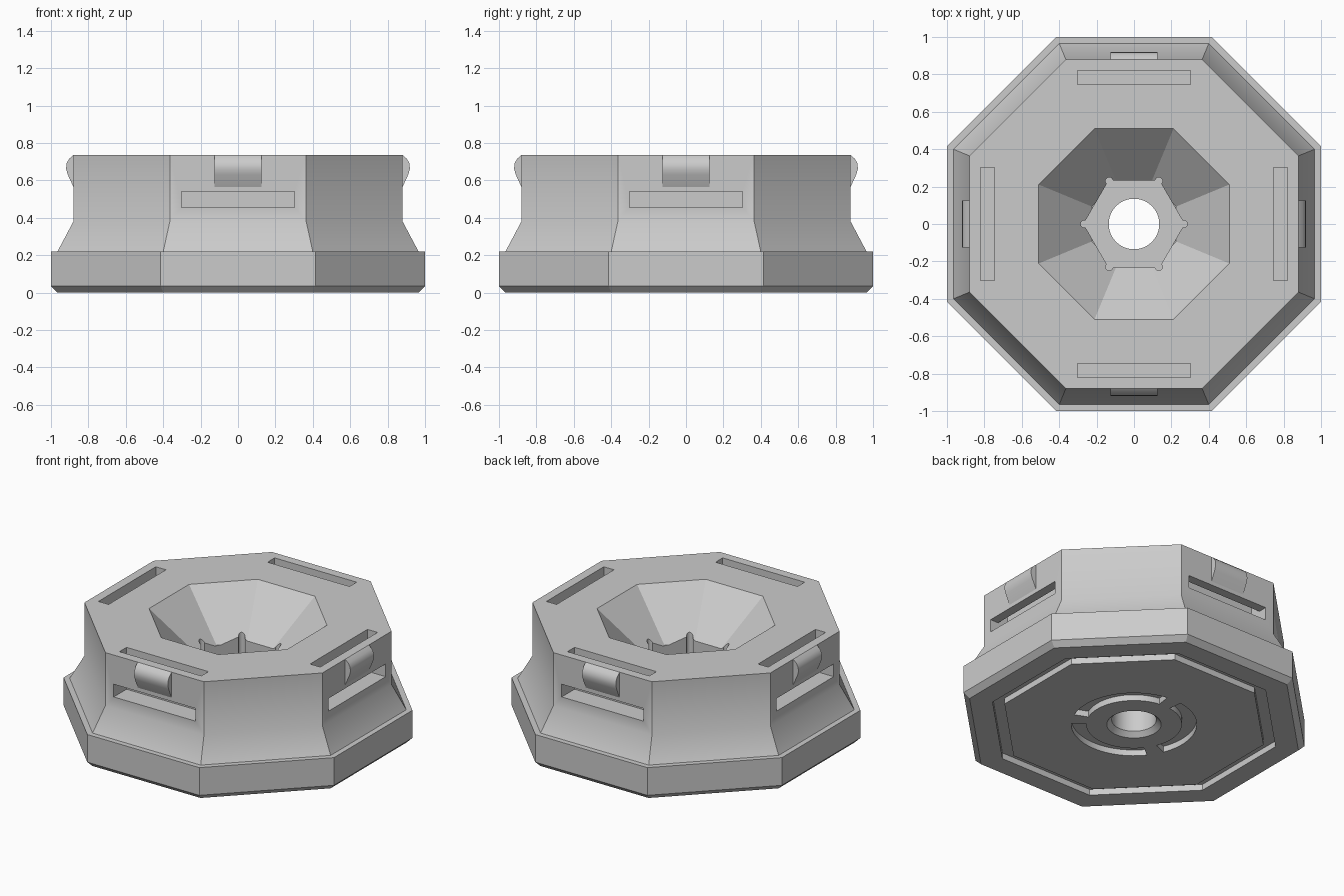
import bpy, bmesh
from math import radians, cos, sin, pi

cube = bpy.data.objects.get("Cube")
if cube:
    bpy.data.objects.remove(cube, do_unlink=True)

grey = bpy.data.materials.new("light grey")
grey.use_nodes = True
colour = (0.6, 0.6, 0.6, 1)
grey.diffuse_color = colour
grey.node_tree.nodes["Principled BSDF"].inputs["Base Color"].default_value = colour


def finish(name, bm):
    bmesh.ops.recalc_face_normals(bm, faces=bm.faces)
    mesh = bpy.data.meshes.new(name)
    bm.to_mesh(mesh)
    bm.free()
    mesh.materials.append(grey)
    obj = bpy.data.objects.new(name, mesh)
    bpy.context.collection.objects.link(obj)
    return obj


def lathe(name, profile, sides, start=0, span=360, ring=False, centre=(0, 0)):
    """Sweep (radius, z) points about a vertical axis."""
    bm = bmesh.new()
    full = span == 360
    steps = sides if full else sides + 1
    angles = [radians(start + span * i / sides) for i in range(steps)]
    rings = [[bm.verts.new((centre[0] + r * cos(a), centre[1] + r * sin(a), z))
              for a in angles] for r, z in profile]
    pairs = list(zip(rings, rings[1:]))
    if ring:
        pairs.append((rings[-1], rings[0]))
    else:
        bm.faces.new(rings[0])
        bm.faces.new(rings[-1])
    for low, high in pairs:
        for i in range(sides):
            j = (i + 1) % steps
            bm.faces.new((low[i], low[j], high[j], high[i]))
    if not full:
        bm.faces.new([r[0] for r in rings])
        bm.faces.new([r[-1] for r in rings])
    return finish(name, bm)


def octagon(name, profile, ring=False):
    """Eight-sided sweep whose profile gives the distance to the flats."""
    points = [(a / cos(pi / 8), z) for a, z in profile]
    return lathe(name, points, 8, start=22.5, ring=ring)


def extrude(name, profile, half_width, turn):
    """Extrude an outward/upward outline sideways, then turn it about z."""
    bm = bmesh.new()
    ends = [[bm.verts.new((x, -d, z)) for d, z in profile]
            for x in (-half_width, half_width)]
    for end in ends:
        bm.faces.new(end)
    n = len(profile)
    for i in range(n):
        j = (i + 1) % n
        bm.faces.new((ends[0][i], ends[0][j], ends[1][j], ends[1][i]))
    c, s = round(cos(radians(turn))), round(sin(radians(turn)))
    for v in bm.verts:
        x, y, z = v.co
        v.co = (c * x - s * y, s * x + c * y, z)
    return finish(name, bm)


def cut(target, cutter):
    mod = target.modifiers.new("cut", 'BOOLEAN')
    mod.operation = 'DIFFERENCE'
    mod.solver = 'EXACT'
    mod.object = cutter
    bpy.context.view_layer.objects.active = target
    bpy.ops.object.modifier_apply(modifier=mod.name)
    bpy.data.objects.remove(cutter, do_unlink=True)


TOP = 0.735
SIDES = {"front": 0, "left": 90, "back": 180, "right": 270}

# Octagonal body with a chamfered foot and flared waist
body = octagon("body", [(0.965, 0), (1, 0.035), (1, 0.22), (0.965, 0.22),
                        (0.88, 0.38), (0.88, TOP)])

# Funnel, hexagonal pocket with corner reliefs, and chamfered through hole
cut(body, octagon("funnel_cutter", [(0.225, 0.45), (0.51, TOP), (0.56, TOP + 0.05)]))
cut(body, lathe("pocket_cutter", [(0.27, 0.22), (0.27, 0.56)], 6))
for k in range(6):
    a = radians(60 * k)
    cut(body, lathe("relief_cutter", [(0.02, 0.22), (0.02, 0.57)], 16,
                    centre=(0.265 * cos(a), 0.265 * sin(a))))
cut(body, lathe("hole_cutter", [(0.195, -0.03), (0.135, 0.03), (0.135, 0.4)], 64))

# Octagonal groove and three curved grooves underneath
cut(body, octagon("edge_groove_cutter", [(0.83, -0.05), (0.83, 0.04),
                                         (0.76, 0.04), (0.76, -0.05)], ring=True))
for start in (-22, 98, 218):
    cut(body, lathe("arc_groove_cutter", [(0.38, -0.05), (0.38, 0.04),
                                          (0.29, 0.04), (0.29, -0.05)],
                    24, start=start, span=104, ring=True))

# Strap slots running from the top to each main side, and a hook above each
slot = [(0.745, 0.8), (0.745, 0.455), (1.1, 0.455), (1.1, 0.54), (0.82, 0.54), (0.82, 0.8)]
hook = [(0.86, 0.57), (0.88, 0.565), (0.91, 0.63), (0.919, 0.66), (0.917, 0.69),
        (0.903, 0.715), (0.88, TOP), (0.86, 0.72)]
parts = [body]
for side, turn in SIDES.items():
    cut(body, extrude("slot_cutter", slot, 0.303, turn))
    parts.append(extrude(side + "_hook", hook, 0.125, turn))

# Smooth the gentle bends and keep the corners sharp
bpy.ops.object.select_all(action='DESELECT')
for obj in parts:
    obj.select_set(True)
bpy.context.view_layer.objects.active = body
bpy.ops.object.shade_smooth_by_angle(angle=radians(30))
